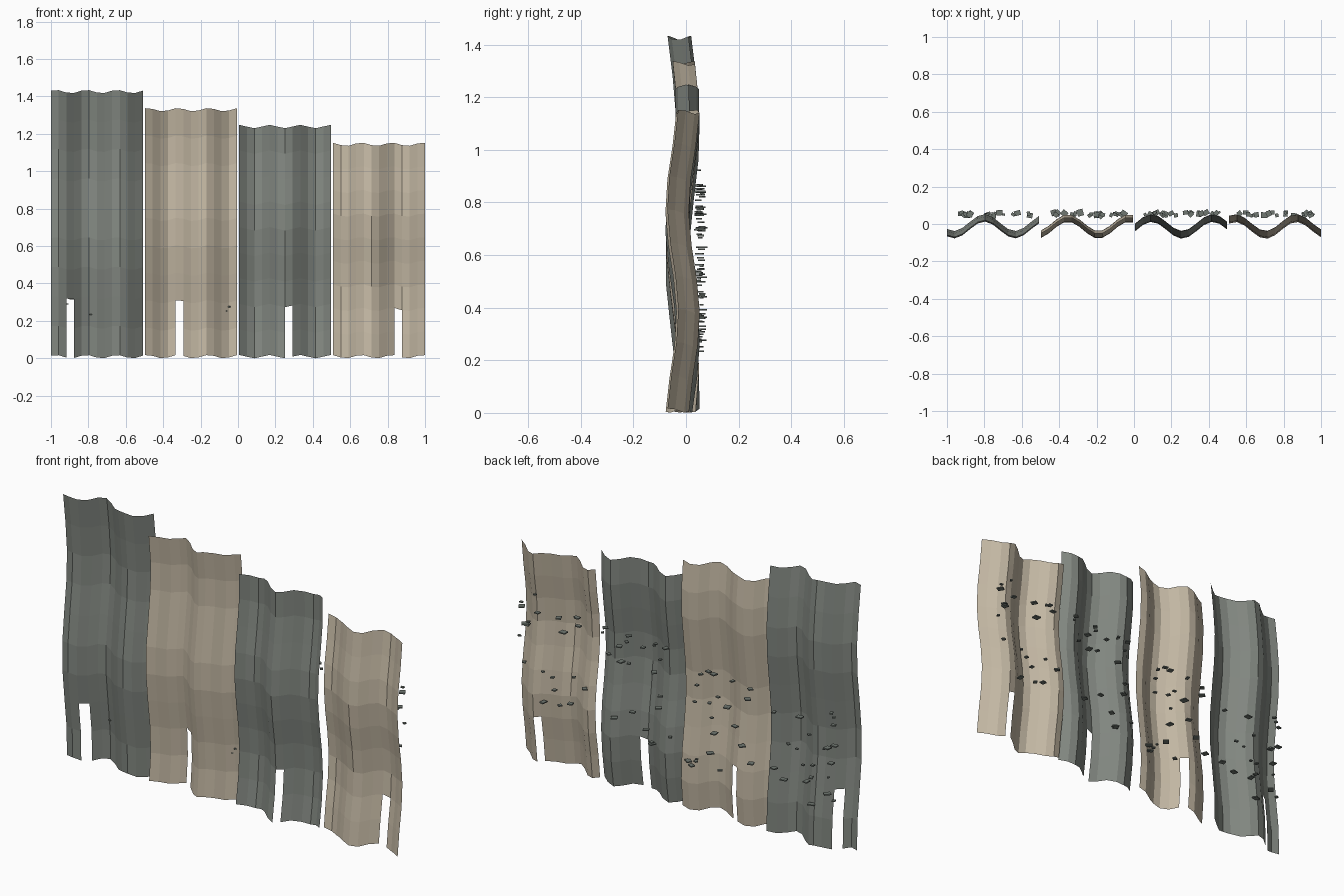
import bpy, bmesh, math, random
from mathutils import Matrix, Vector

if "Cube" in bpy.data.objects:
    bpy.data.objects.remove(bpy.data.objects["Cube"])

random.seed(4)
TAU = 2 * math.pi
COLS, ROWS = 12, 9
WIDTH, PITCH = 0.491, 0.503


def material(name, rgb):
    m = bpy.data.materials.new(name)
    m.diffuse_color = (*rgb, 1)
    m.use_nodes = True
    m.node_tree.nodes["Principled BSDF"].inputs["Base Color"].default_value = m.diffuse_color
    return m


GREY = material("grey green", (0.225, 0.245, 0.22))
BEIGE = material("warm beige", (0.55, 0.48, 0.37))
CHIP = material("dark slate", (0.16, 0.185, 0.165))


def add_object(name, bm, mat):
    mesh = bpy.data.meshes.new(name)
    bm.to_mesh(mesh)
    bm.free()
    mesh.materials.append(mat)
    ob = bpy.data.objects.new(name, mesh)
    bpy.context.collection.objects.link(ob)


def panel_point(i, u, t, height):
    """Point on sheet i, with u across and t up, both 0 to 1."""
    x = u * WIDTH
    fold = 0.045 * math.cos(TAU * (x - 0.2 + 0.056 * i) / 0.327)
    billow = 0.021 * math.cos(TAU * 1.4 * (t - 0.036 - 0.095 * i))
    ripple = 0.009 * math.sin(TAU * 3 * u + 0.6 + 0.5 * i)
    return Vector((-1 + PITCH * i + x, -0.013 + fold + billow,
                   0.009 + t * height + ripple))


# Hanging pleated sheets, each with one slit cut from the hem
for i, height in enumerate((1.417, 1.32, 1.23, 1.135)):
    bm = bmesh.new()
    grid = [[bm.verts.new(panel_point(i, c / COLS, r / ROWS, height))
             for c in range(COLS + 1)] for r in range(ROWS + 1)]
    for r in range(ROWS):
        for c in range(COLS):
            if c == 2 + 2 * i and r < 2:
                continue
            bm.faces.new((grid[r][c], grid[r][c + 1],
                          grid[r + 1][c + 1], grid[r + 1][c]))
    add_object(f"pleated_sheet_{i + 1}", bm, BEIGE if i % 2 else GREY)

# Small flat chips scattered behind each sheet
for i in range(4):
    bm = bmesh.new()
    for _ in range(22):
        size = random.uniform(0.013, 0.036)
        place = Matrix.Translation((-1 + PITCH * i + random.uniform(0.04, 0.46),
                                    random.uniform(0.046, 0.062),
                                    random.uniform(0.2, 0.78) + 0.05 * i))
        turn = Matrix.Rotation(random.uniform(0, TAU), 4, 'Z')
        scale = Matrix.Diagonal((size, size * random.uniform(0.7, 1), 0.006, 1))
        bmesh.ops.create_cube(bm, size=1, matrix=place @ turn @ scale)
    add_object(f"chips_{i + 1}", bm, CHIP)
